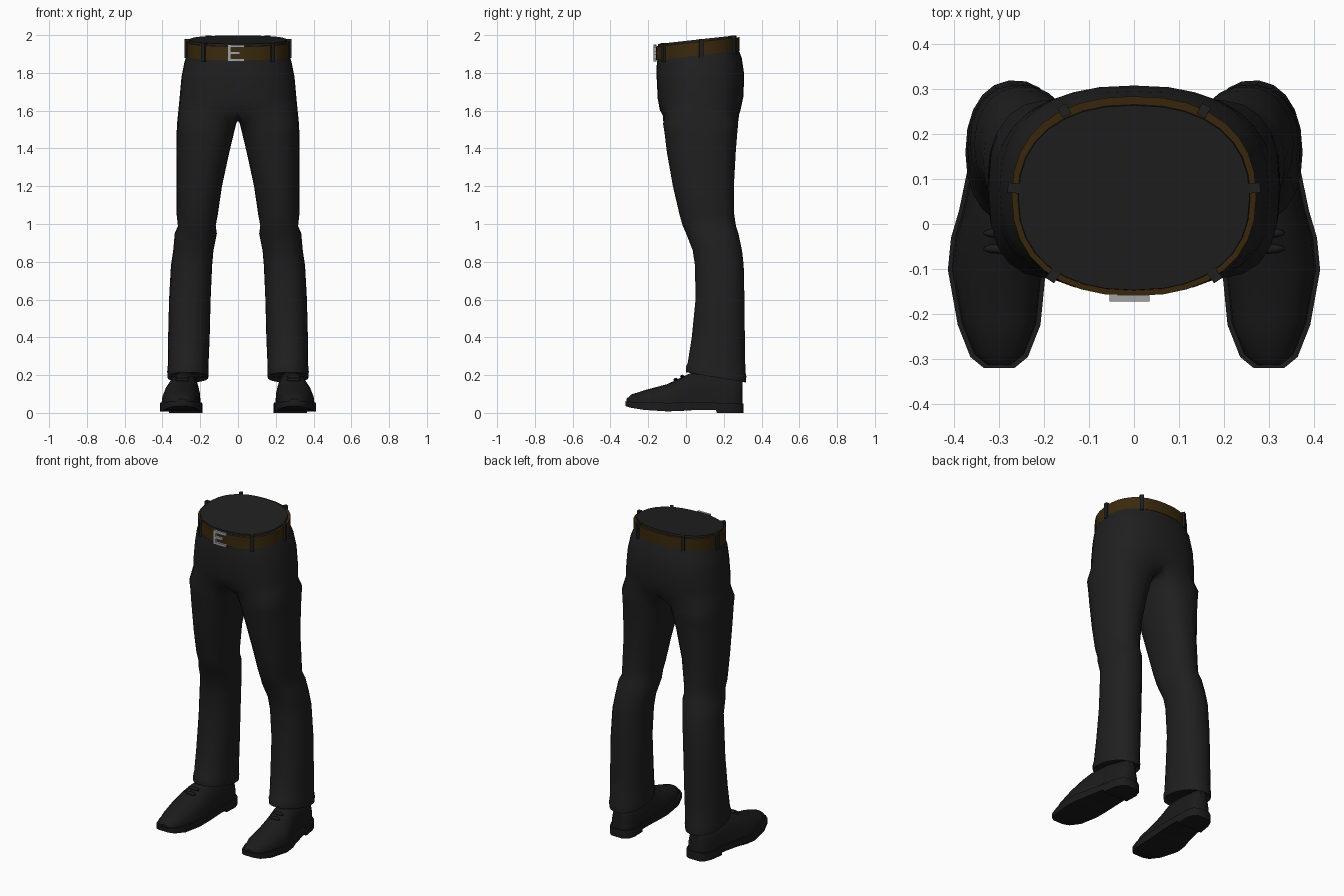
import bpy, bmesh, math
from mathutils import Vector, Matrix

if "Cube" in bpy.data.objects:
    bpy.data.objects.remove(bpy.data.objects["Cube"])


def material(name, rgb):
    m = bpy.data.materials.new(name)
    m.diffuse_color = (*rgb, 1)
    m.use_nodes = True
    m.node_tree.nodes["Principled BSDF"].inputs["Base Color"].default_value = m.diffuse_color
    return m


CLOTH = material("charcoal cloth", (0.014, 0.014, 0.0145))
LEATHER = material("black leather", (0.011, 0.011, 0.0115))
BROWN = material("brown leather", (0.042, 0.022, 0.004))
STEEL = material("steel", (0.36, 0.36, 0.36))


def finish(name, bm, mat, mirror=False, angle=40):
    bmesh.ops.recalc_face_normals(bm, faces=bm.faces[:])
    me = bpy.data.meshes.new(name)
    bm.to_mesh(me)
    bm.free()
    me.materials.append(mat)
    me.polygons.foreach_set("use_smooth", [True] * len(me.polygons))
    me.set_sharp_from_angle(angle=math.radians(angle))
    ob = bpy.data.objects.new(name, me)
    bpy.context.collection.objects.link(ob)
    if mirror:
        mod = ob.modifiers.new("mirror", "MIRROR")
        mod.use_clip = True
        mod.merge_threshold = 0.0005
    return ob


def sup(cx, cy, rx, ry, n, t):
    """Point on a rounded-square ellipse."""
    c, s = math.cos(t), math.sin(t)
    return (cx + rx * math.copysign(abs(c) ** (2 / n), c),
            cy + ry * math.copysign(abs(s) ** (2 / n), s))


def bridge(bm, a, b, closed=True):
    n = len(a)
    for i in range(n if closed else n - 1):
        j = (i + 1) % n
        bm.faces.new((a[i], a[j], b[j], b[i]))


def loft(name, rings, mat, mirror=False, wrap=False):
    bm = bmesh.new()
    vs = [[bm.verts.new(p) for p in r] for r in rings]
    for a, b in zip(vs, vs[1:]):
        bridge(bm, a, b)
    if wrap:
        bridge(bm, vs[-1], vs[0])
    else:
        bm.faces.new(vs[0])
        bm.faces.new(vs[-1])
    return finish(name, bm, mat, mirror)


def box(bm, size, loc, rot=0.0):
    bmesh.ops.create_cube(bm, size=1, matrix=Matrix.Translation(loc)
                          @ Matrix.Rotation(rot, 4, 'Z')
                          @ Matrix.Diagonal((*size, 1)))


# Trousers: one leg lofted up to the crotch, then half of the hips, mirrored
M, K = 17, 7          # points on the outer and inner side of a leg ring
outer_leg = [math.radians(-135 + 270 * i / (M - 1)) for i in range(M)]
inner_leg = [math.radians(135 + 90 * (i + 1) / (K + 1)) for i in range(K)]
# z, inner x, outer x, front y, back y, squareness, tilt
LEG = [(.205, .172, .358, .02, .30, 2.2, -.17),
       (.188, .157, .373, .00, .318, 2.2, -.17),
       (.22, .155, .375, .00, .32, 2.2, -.17),
       (.24, .157, .372, .008, .315, 2.2, -.15),
       (.40, .150, .370, .03, .312, 2.2, 0),
       (.60, .145, .365, .05, .310, 2.2, 0),
       (.78, .137, .355, .047, .306, 2.2, 0),
       (.86, .130, .343, .035, .297, 2.2, 0),
       (.95, .112, .335, .00, .278, 2.2, 0),
       (.99, .118, .318, -.018, .265, 2.2, 0),
       (1.05, .107, .325, -.035, .256, 2.2, 0),
       (1.20, .085, .325, -.07, .254, 2.2, 0),
       (1.38, .046, .326, -.102, .264, 2.3, 0),
       (1.48, .022, .325, -.114, .272, 2.5, 0),
       (1.53, .010, .323, -.122, .277, 2.7, 0)]
# z, half width, front y, back y, squareness, tilt
HIPS = [(1.60, .316, -.138, .288, 2.5, 0),
        (1.67, .309, -.15, .304, 2.5, .02),
        (1.78, .299, -.155, .308, 2.4, .05),
        (1.86, .283, -.155, .295, 2.4, .09),
        (1.91, .266, -.15, .274, 2.3, .11),
        (1.976, .257, -.147, .264, 2.3, .11)]
bm = bmesh.new()
prev = None
for z, xi, xo, yf, yb, n, tilt in LEG:
    cy = (yf + yb) / 2
    pts = [sup((xi + xo) / 2, cy, (xo - xi) / 2, (yb - yf) / 2, n, t)
           for t in outer_leg + inner_leg]
    ring = [bm.verts.new((x, y, z + tilt * (y - cy))) for x, y in pts]
    if prev:
        bridge(bm, prev, ring)
    else:
        bm.faces.new(ring)
    prev = ring
for k, (z, rx, yf, yb, n, tilt) in enumerate(HIPS):
    cy = (yf + yb) / 2
    ring = []
    for i in range(M):
        x, y = sup(0, cy, rx, (yb - yf) / 2, n, math.pi * (i / (M - 1) - .5))
        if i in (0, M - 1):
            x = 0
        ring.append(bm.verts.new((x, y, z + tilt * (y - cy))))
    if k == 0:        # sagging crotch seam on the centre line
        seam = []
        for i in range(K):
            s = (i + 1) / (K + 1)
            seam.append(bm.verts.new((0, yb + (yf - yb) * s,
                                      z - .052 * math.sin(math.pi * s) ** .5)))
        bridge(bm, prev, ring + seam)
    else:
        bridge(bm, prev, ring, closed=False)
    prev = ring
bm.faces.new(prev)
finish("trousers", bm, CLOTH, mirror=True)


# Belt, tilted with the waist
def belt_z(y):
    return 1.904 + .11 * (y + .155)


def belt_ring(grow, dz):
    pts = [sup(0, .062, .258 + grow, .208 + grow, 2.3, math.tau * i / 32)
           for i in range(32)]
    return [(x, y, belt_z(y) + dz) for x, y in pts]


loft("belt", [belt_ring(.014, -.037), belt_ring(.014, .037),
              belt_ring(-.006, .037), belt_ring(-.006, -.037)],
     BROWN, wrap=True)

# Belt loops
bm = bmesh.new()
for x, y in [(.18, -.115), (.268, .08), (.155, .252)]:
    for s in (-1, 1):
        rot = math.atan2((y - .062) / .22 ** 2, s * x / .27 ** 2)
        box(bm, (.026, .022, .1), (s * x, y, belt_z(y)), rot)
finish("belt_loops", bm, CLOTH)

# Buckle: upright, top and bottom bars, and prong
bm = bmesh.new()
box(bm, (.018, .016, .088), (-.046, -.164, 1.905))
for z, w in [(1.941, .085), (1.869, .085), (1.906, .06)]:
    box(bm, (w, .014, .015), (-.05 + w / 2, -.165, z))
finish("buckle", bm, STEEL)

# Shoes: y, centre x, half width, top z, sole underside z
SHOE = [(-.314, .300, .025, .075, .036),
        (-.29, .300, .055, .097, .028),
        (-.22, .300, .083, .120, .016),
        (-.10, .305, .100, .152, .008),
        (-.03, .300, .098, .185, .010),
        (.03, .290, .090, .213, .014),
        (.12, .281, .080, .220, .016),
        (.155, .278, .077, .215, .016),
        (.16, .278, .077, .213, .000),
        (.24, .270, .072, .200, .000),
        (.28, .268, .056, .190, .000),
        (.298, .268, .030, .180, .000)]
upper, sole = [], []
for y, cx, hw, zt, zb in SHOE:
    edge = .045 + zb * .3
    arc = [sup(cx, edge, hw, zt - edge, 2.3, math.pi * i / 10)
           for i in range(11)]
    upper.append([(x, y, z) for x, z in arc])
    w, ys = hw + .009, y * 1.02
    sole.append([(cx - w, ys, zb), (cx + w, ys, zb),
                 (cx + w, ys, edge + .006), (cx - w, ys, edge + .006)])
loft("shoe_uppers", upper, LEATHER, mirror=True)
loft("shoe_soles", sole, LEATHER, mirror=True)

# Laces
bm = bmesh.new()
for y, z in [(-.02, .192), (-.055, .176)]:
    bmesh.ops.create_uvsphere(bm, u_segments=10, v_segments=6, radius=1,
                              matrix=Matrix.Translation((.295, y, z))
                              @ Matrix.Diagonal((.042, .011, .01, 1)))
finish("shoe_laces", bm, LEATHER, mirror=True)
